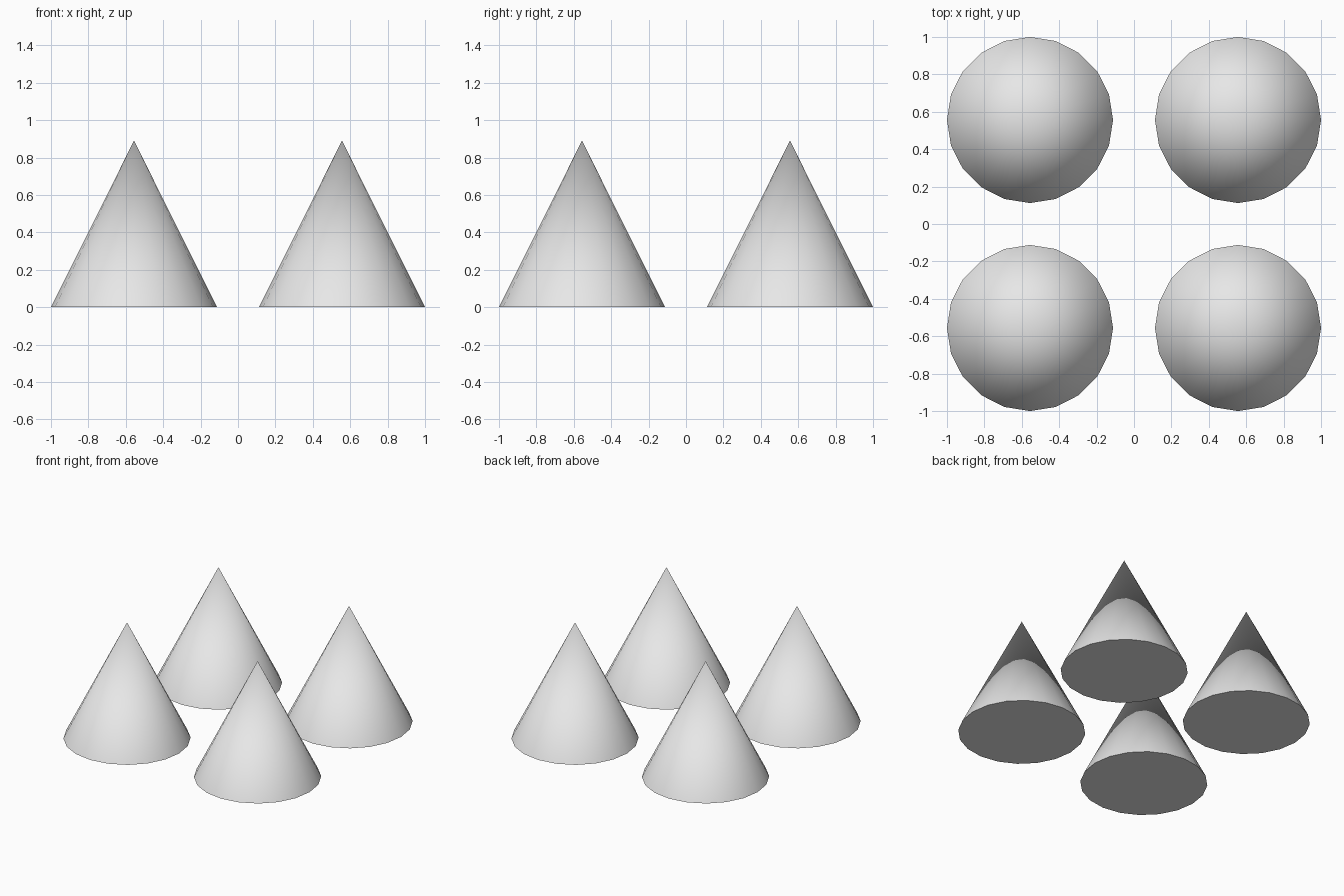
import bpy
import math

cube = bpy.data.objects.get("Cube")
if cube:
    bpy.data.objects.remove(cube, do_unlink=True)

RADIUS = 0.444
HEIGHT = 0.89
OFFSET = 1 - RADIUS

# Plain grey material
grey = bpy.data.materials.new("light_grey")
grey.use_nodes = True
colour = (0.8, 0.8, 0.8, 1)
grey.diffuse_color = colour
grey.node_tree.nodes["Principled BSDF"].inputs["Base Color"].default_value = colour


def add_cone(name, x, y):
    bpy.ops.mesh.primitive_cone_add(
        vertices=20, radius1=RADIUS, radius2=0, depth=HEIGHT,
        location=(x, y, HEIGHT / 2))
    cone = bpy.context.object
    cone.name = name
    cone.data.materials.append(grey)
    # Rounded sides, crisp base rim
    bpy.ops.object.shade_smooth_by_angle(angle=math.radians(30))


# Four cones at the corners of a square
for row, y in (("front", -OFFSET), ("back", OFFSET)):
    for side, x in (("right", -OFFSET), ("left", OFFSET)):
        add_cone(f"{row}_{side}_cone", x, y)
